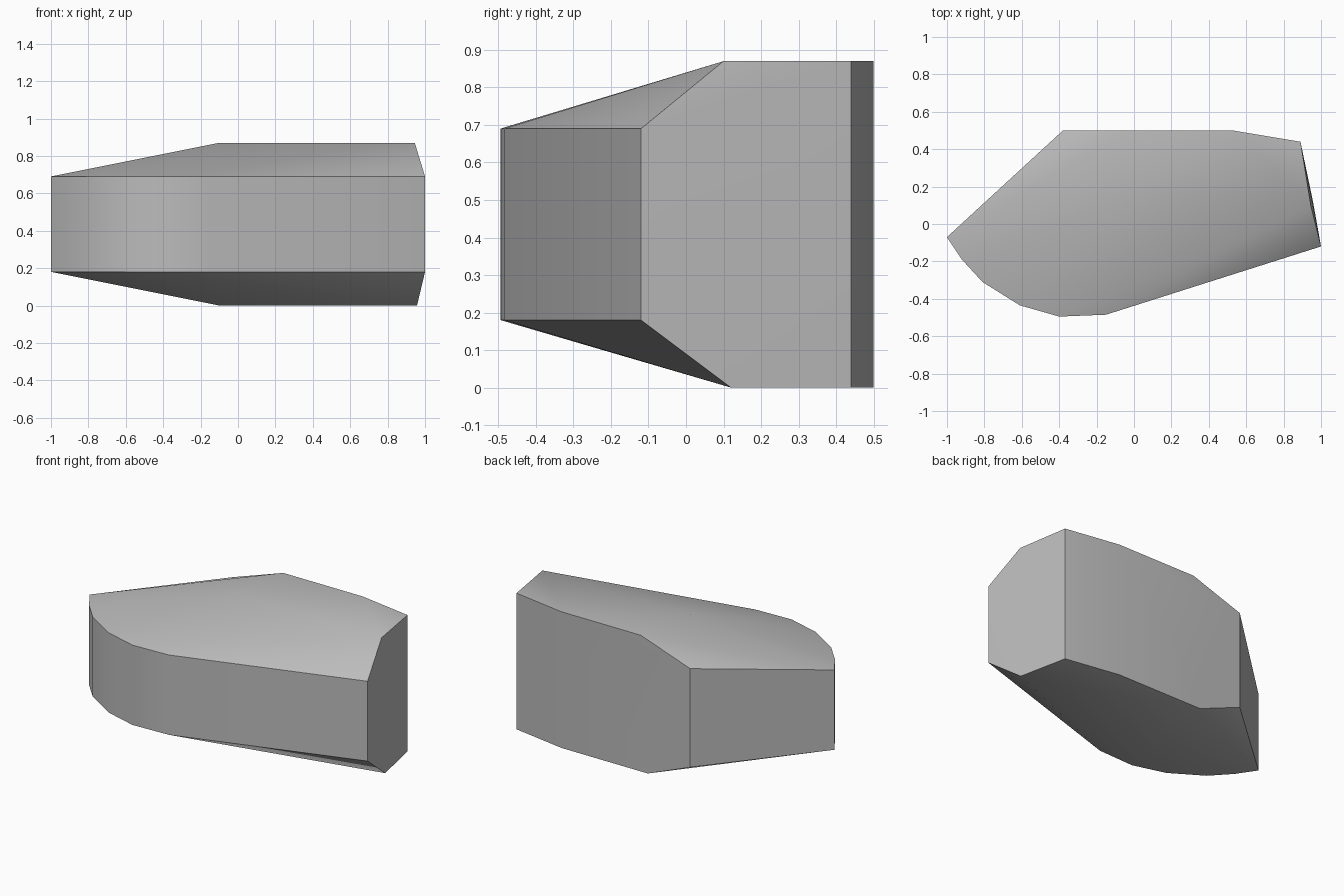
import bpy
import bmesh
import math

default = bpy.data.objects.get("Cube")
if default:
    bpy.data.objects.remove(default)

LOW, HIGH, TOP = 0.18, 0.69, 0.87

# Stone colour
stone = bpy.data.materials.new("stone_grey")
stone.use_nodes = True
grey = (0.5, 0.5, 0.5, 1)
stone.diffuse_color = grey
stone.node_tree.nodes["Principled BSDF"].inputs["Base Color"].default_value = grey

# Front rim, curved from the left tip round to the right corner
front_rim = [(-1, -0.07), (-0.92, -0.19), (-0.81, -0.31), (-0.61, -0.435),
             (-0.4, -0.495), (-0.15, -0.485), (1, -0.12)]
points = [(x, y, z) for x, y in front_rim for z in (LOW, HIGH)]

# Full-height corners at the back
points += [(x, y, z) for x, y in [(0.89, 0.44), (0.53, 0.5)] for z in (0, TOP)]

# Ridges where the slopes meet the flat top and bottom
points += [(0.945, 0.1, TOP), (-0.1, 0.1, TOP), (-0.03, 0.5, TOP),
           (0.957, 0.12, 0), (-0.1, 0.12, 0), (-0.08, 0.5, 0)]

# Back left corner, lower than the ridges
points += [(-0.38, 0.5, 0.12), (-0.38, 0.5, 0.75)]

# Wrap the corners into one faceted boulder
bm = bmesh.new()
for p in points:
    bm.verts.new(p)
bmesh.ops.convex_hull(bm, input=bm.verts[:])
bmesh.ops.dissolve_limit(bm, angle_limit=math.radians(0.5),
                         verts=bm.verts[:], edges=bm.edges[:])
bmesh.ops.recalc_face_normals(bm, faces=bm.faces[:])
mesh = bpy.data.meshes.new("boulder")
bm.to_mesh(mesh)
bm.free()
mesh.materials.append(stone)
boulder = bpy.data.objects.new("boulder", mesh)
bpy.context.collection.objects.link(boulder)

# Soft facets with crisp rims
bpy.context.view_layer.objects.active = boulder
boulder.select_set(True)
bpy.ops.object.shade_smooth_by_angle(angle=math.radians(30))
